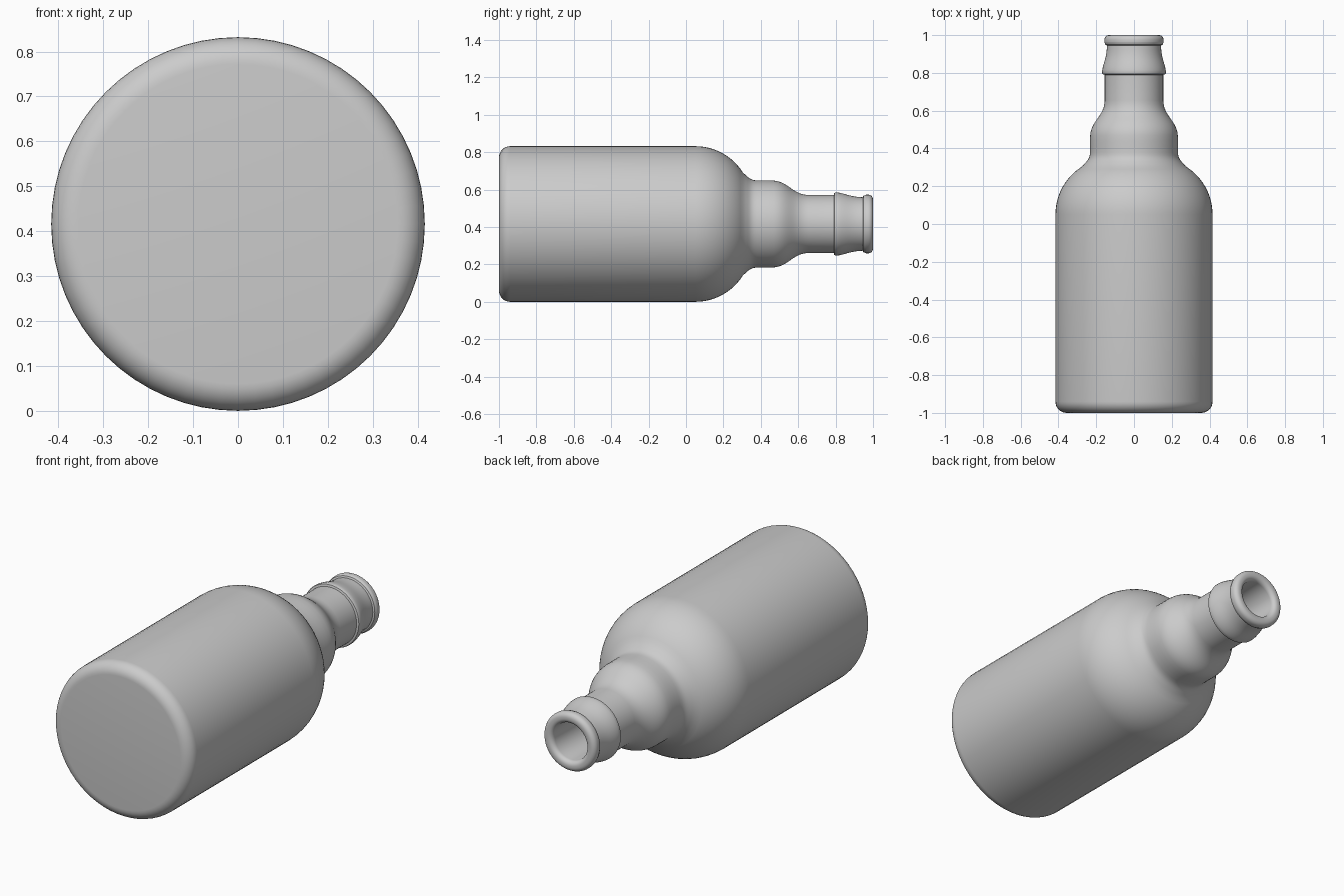
import bpy, bmesh, math
from mathutils import Matrix, Vector

cube = bpy.data.objects.get("Cube")
if cube:
    bpy.data.objects.remove(cube, do_unlink=True)

RADIUS = 0.416
SIDES = 64

grey = bpy.data.materials.new("plain grey")
grey.use_nodes = True
grey.diffuse_color = (0.6, 0.6, 0.6, 1)
grey.node_tree.nodes["Principled BSDF"].inputs["Base Color"].default_value = (0.6, 0.6, 0.6, 1)


def bezier(a, b, c, d, steps):
    """Points after a along a cubic curve, as (radius, length)."""
    a, b, c, d = map(Vector, (a, b, c, d))
    out = []
    for i in range(1, steps + 1):
        t = i / steps
        s = 1 - t
        out.append(tuple(a * s**3 + b * 3 * s * s * t + c * 3 * s * t * t + d * t**3))
    return out


def arc(r, y, size, start, end, steps):
    """Circular arc in the profile plane; 0 degrees points outward."""
    out = []
    for i in range(steps + 1):
        a = math.radians(start + (end - start) * i / steps)
        out.append((r + size * math.cos(a), y + size * math.sin(a)))
    return out


# Outside: base, body, shoulder, bulge, neck, collar and lip
profile = [(0, -1)]
profile += arc(RADIUS - 0.06, -0.94, 0.06, -90, 0, 8)
profile += arc(RADIUS - 0.3, 0.05, 0.3, 0, 58, 12)
profile += bezier(profile[-1], (0.245, 0.338), (0.234, 0.345), (0.233, 0.38), 6)
profile += bezier((0.233, 0.38), (0.233, 0.41), (0.233, 0.44), (0.232, 0.47), 3)
profile += bezier((0.232, 0.47), (0.225, 0.55), (0.157, 0.57), (0.155, 0.655), 12)
profile += [(0.155, 0.79), (0.166, 0.793), (0.169, 0.80), (0.168, 0.815)]
profile += bezier((0.168, 0.815), (0.16, 0.86), (0.145, 0.88), (0.143, 0.945), 8)
profile += [(0.152, 0.949)]
profile += arc(0.143, 0.965, 0.014, -40, 0, 3)
profile += arc(0.132, 0.975, 0.025, 0, 90, 6)

# Inside: mouth, bore and hollow body
profile += arc(0.125, 0.975, 0.025, 90, 180, 6)
profile += [(0.1, 0.66)]
profile += bezier((0.1, 0.66), (0.1, 0.57), (0.19, 0.55), (0.195, 0.47), 8)
profile += [(0.195, 0.36)]
profile += bezier((0.195, 0.36), (0.23, 0.28), (0.38, 0.24), (0.38, 0.04), 8)
profile += [(0.38, -0.92), (0.34, -0.96), (0, -0.96)]

# Turn the profile around the long axis
bm = bmesh.new()
verts = [bm.verts.new((r, y, 0)) for r, y in profile]
edges = [bm.edges.new(pair) for pair in zip(verts, verts[1:])]
bmesh.ops.spin(bm, geom=verts + edges, cent=(0, 0, 0), axis=(0, 1, 0),
               angle=math.tau, steps=SIDES, use_merge=True)
bmesh.ops.remove_doubles(bm, verts=bm.verts, dist=0.0005)
bmesh.ops.recalc_face_normals(bm, faces=bm.faces)
bmesh.ops.transform(bm, matrix=Matrix.Translation((0, 0, RADIUS)), verts=bm.verts)

mesh = bpy.data.meshes.new("bottle")
bm.to_mesh(mesh)
bm.free()
mesh.materials.append(grey)
bottle = bpy.data.objects.new("bottle", mesh)
bpy.context.collection.objects.link(bottle)

bpy.ops.object.select_all(action="DESELECT")
bottle.select_set(True)
bpy.context.view_layer.objects.active = bottle
bpy.ops.object.shade_smooth_by_angle(angle=math.radians(35))
